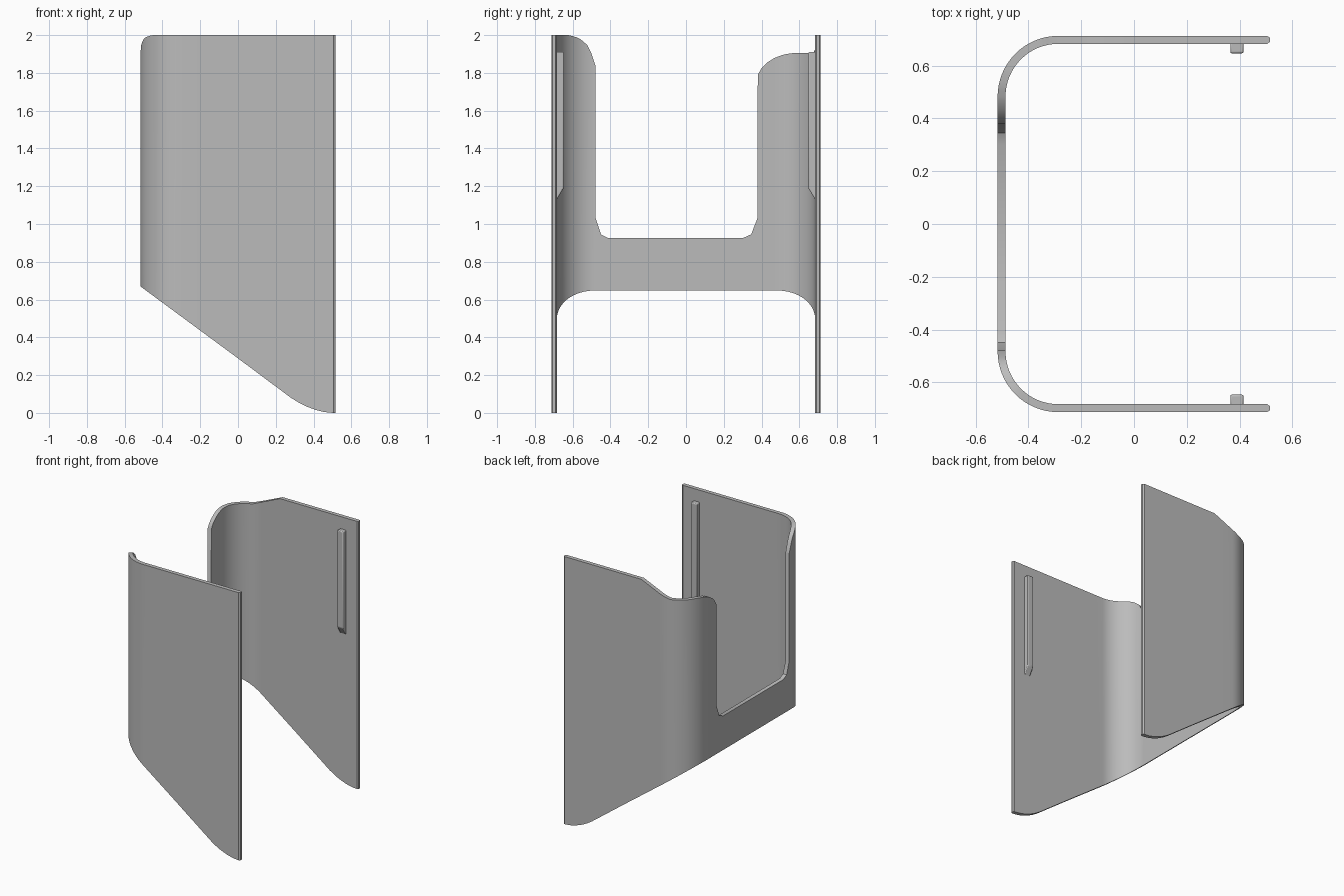
import bpy, bmesh, math

cube = bpy.data.objects.get("Cube")
if cube:
    bpy.data.objects.remove(cube)

grey = bpy.data.materials.new("mid_grey")
grey.use_nodes = True
grey.diffuse_color = (0.5, 0.5, 0.5, 1)
grey.node_tree.nodes["Principled BSDF"].inputs["Base Color"].default_value = (0.5, 0.5, 0.5, 1)

BACK, END, SIDE = -0.517, 0.515, 0.713   # outer limits of the shell
RADIUS, HALF = 0.23, 0.015               # corner radius, half the wall thickness
CX, CY = BACK + RADIUS, SIDE - RADIUS    # corner centre


def add_object(name, bm):
    bmesh.ops.recalc_face_normals(bm, faces=bm.faces)
    mesh = bpy.data.meshes.new(name)
    bm.to_mesh(mesh)
    bm.free()
    mesh.materials.append(grey)
    obj = bpy.data.objects.new(name, mesh)
    bpy.context.collection.objects.link(obj)
    bpy.ops.object.select_all(action='DESELECT')
    obj.select_set(True)
    bpy.context.view_layer.objects.active = obj
    bpy.ops.object.shade_smooth_by_angle(angle=math.radians(30))
    return obj


def lerp_knots(t, knots):
    if t <= knots[0][0]:
        return knots[0][1]
    for (a, za), (b, zb) in zip(knots, knots[1:]):
        if t <= b:
            return za + (zb - za) * (t - a) / (b - a)
    return knots[-1][1]


# Sloping lower edge with a rounded toe
def bottom(x):
    if x < 0.28:
        return 0.67 - 0.7375 * (x - BACK)
    return 0.08 * ((END - x) / (END - 0.28)) ** 2


# Upper edge: one tall wing, a notch in the back, and one stepped wing
BACK_TOP = [(-0.64, 2), (-0.58, 1.985), (-0.53, 1.95), (-0.495, 1.89), (-0.48, 1.84),
            (-0.478, 1.03), (-0.45, 0.945), (-0.41, 0.925), (0.30, 0.925),
            (0.345, 0.945), (0.378, 1.03), (0.38, 1.79), (0.40, 1.825), (0.43, 1.855),
            (0.47, 1.88), (0.52, 1.897), (0.58, 1.905)]
STEP_TOP = [(-0.36, 1.905), (-0.29, 1.93), (-0.13, 2)]


def top(x, y):
    return lerp_knots(x, STEP_TOP) if y > 0.6 else lerp_knots(y, BACK_TOP)


# Columns along the U-shaped plan: centre point, outward normal, half thickness
def wing(sign):
    cols = [(END, sign * (SIDE - HALF), 0, sign, 0.008)]
    cols += [(x, sign * (SIDE - HALF), 0, sign, HALF)
             for x in (0.505, 0.48, 0.45, 0.41, 0.36, 0.32, 0.28, 0.0, -0.13, -0.21)]
    for i in range(17):
        a = math.pi / 2 * i / 16
        nx, ny = -math.sin(a), sign * math.cos(a)
        r = RADIUS - HALF
        cols.append((CX + r * nx, sign * CY + r * ny, nx, ny, HALF))
    return cols


web = [(BACK + HALF, y, -1, 0, HALF) for y, z in BACK_TOP if -CY < y < CY - 0.001]
columns = wing(-1) + web + wing(1)[::-1]

bm = bmesh.new()
rings = []
for cx, cy, nx, ny, h in columns:
    z_top = top(cx + nx * h, cy + ny * h)
    ring = []
    for side, high in ((1, 0), (1, 1), (-1, 1), (-1, 0)):
        x, y = cx + side * nx * h, cy + side * ny * h
        ring.append(bm.verts.new((x, y, z_top if high else bottom(x))))
    rings.append(ring)
for a, b in zip(rings, rings[1:]):
    for i in range(4):
        j = (i + 1) % 4
        bm.faces.new((a[i], a[j], b[j], b[i]))
bm.faces.new(rings[0])
bm.faces.new(rings[-1])
add_object("wrap_shell", bm)

# Inner rails with a sloped foot, one on each wing
RAIL = [(0.69, 1.12), (0.69, 1.91), (0.647, 1.91), (0.647, 1.19)]
for name, sign in (("front_rail", -1), ("back_rail", 1)):
    bm = bmesh.new()
    face = bm.faces.new([bm.verts.new((0.365, sign * y, z)) for y, z in RAIL])
    moved = bmesh.ops.extrude_face_region(bm, geom=[face])["geom"]
    bmesh.ops.translate(bm, vec=(0.05, 0, 0),
                        verts=[g for g in moved if isinstance(g, bmesh.types.BMVert)])
    rail = add_object(name, bm)
    bevel = rail.modifiers.new("soft_edges", 'BEVEL')
    bevel.width = 0.006
    bevel.segments = 2
